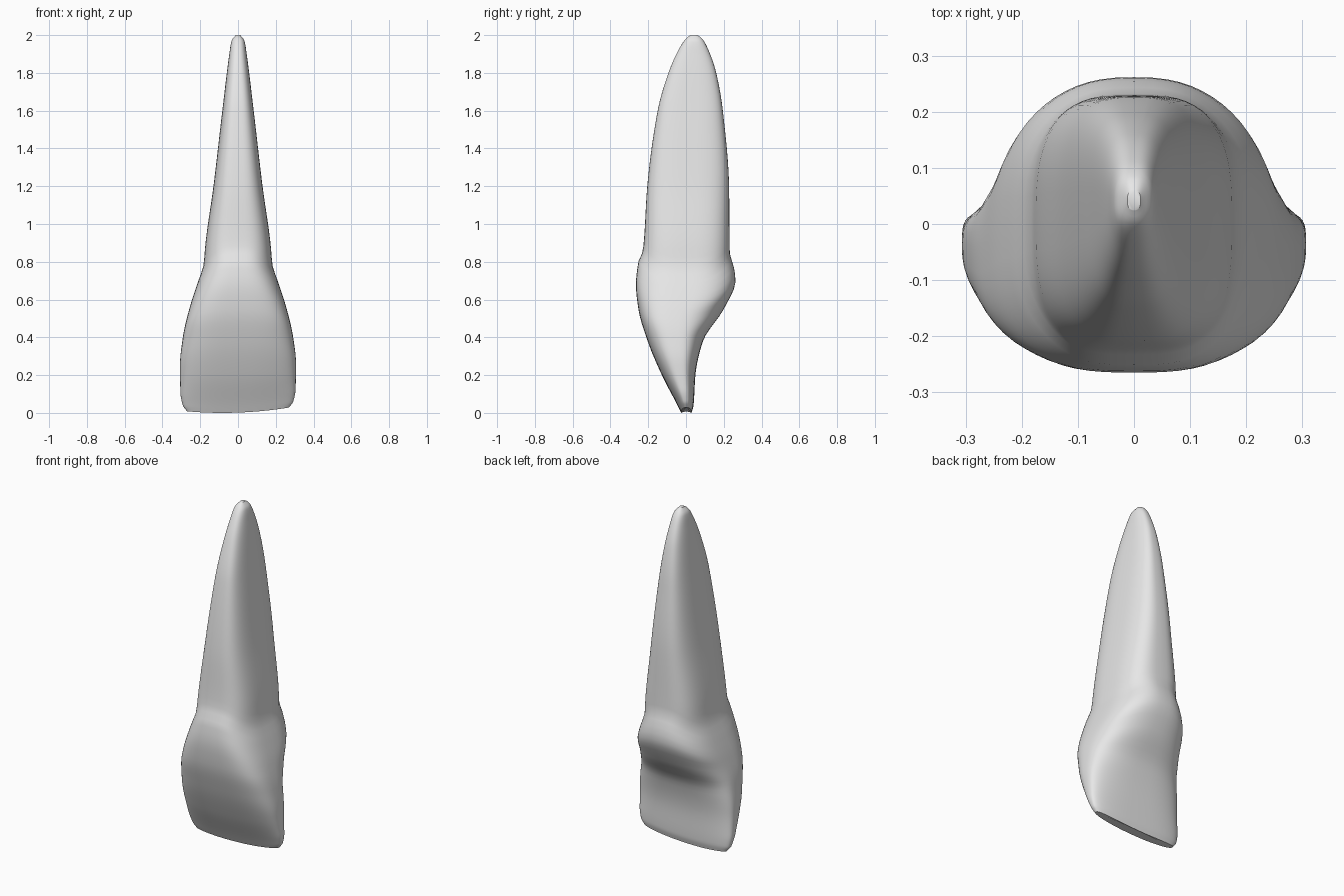
import bpy
import bmesh
import math

SIDES, RINGS = 64, 80

if "Cube" in bpy.data.objects:
    bpy.data.objects.remove(bpy.data.objects["Cube"], do_unlink=True)


def profile(*points):
    """Return a smooth function of height that never overshoots its points."""
    slopes = [(b[1] - a[1]) / (b[0] - a[0]) for a, b in zip(points, points[1:])]
    tangents = [slopes[0]]
    for a, b in zip(slopes, slopes[1:]):
        tangents.append(2 * a * b / (a + b) if a * b > 0 else 0)
    tangents.append(slopes[-1])

    def value(z):
        z = min(max(z, points[0][0]), points[-1][0])
        i = 0
        while i < len(points) - 2 and z > points[i + 1][0]:
            i += 1
        (za, va), (zb, vb) = points[i], points[i + 1]
        span = zb - za
        t = (z - za) / span
        ease = t * t * (3 - 2 * t)
        bend = t * (1 - t) * span
        return va + (vb - va) * ease + bend * ((1 - t) * tangents[i] - t * tangents[i + 1])

    return value


# Outline of the tooth by height: crown first, then root
half_width = profile((0, .27), (.03, .292), (.1, .305), (.25, .307), (.4, .292), (.55, .258),
                     (.7, .21), (.78, .183), (.9, .172), (1.2, .13), (1.6, .083),
                     (1.9, .046), (1.97, .034), (2, .012))
front = profile((0, -.025), (.04, -.045), (.2, -.128), (.38, -.203), (.55, -.252),
                (.68, -.265), (.8, -.252), (.86, -.228), (1.2, -.205), (1.6, -.15),
                (1.8, -.093), (1.93, -.035), (1.985, .003), (2, .025))
back = profile((0, .03), (.04, .04), (.2, .05), (.38, .09), (.55, .2), (.7, .262),
               (.78, .252), (.84, .232), (1.2, .228), (1.6, .195), (1.8, .16),
               (1.93, .115), (1.985, .082), (2, .06))

# Section shape by height
widest_y = profile((0, 0), (.25, -.03), (.5, -.04), (.75, 0), (1.2, .01), (2, .042))
front_square = profile((0, 3), (.4, 3.2), (.7, 3.2), (1.6, 3.2), (2, 2.4))
back_square = profile((0, 3), (.3, 2.8), (.55, 2.3), (.75, 2.7), (.95, 3), (1.6, 3), (2, 2.4))
neck_dip = profile((.4, 0), (.8, .11), (1.3, 0))


def surface_point(angle, height):
    c, s = math.cos(angle), math.sin(angle)
    # The neck line sinks toward both sides
    z = height - neck_dip(height) * c * c
    square = front_square(height) if s < 0 else back_square(height)
    x = math.copysign(abs(c) ** (2 / square), c) * half_width(z)
    middle = widest_y(height)
    reach = (middle - front(height)) if s < 0 else (back(height) - middle)
    y = middle + math.copysign(abs(s) ** (2 / square), s) * reach
    # Slightly bowed biting edge
    z += .03 * ((x + .08) / .36) ** 2 * max(0, 1 - height / .4)
    return x, y, z


# Loft the rings into one closed tooth
bm = bmesh.new()
rings = []
for r in range(RINGS + 1):
    height = 1 - math.cos(math.pi * r / RINGS)
    rings.append([bm.verts.new(surface_point(math.tau * k / SIDES, height))
                  for k in range(SIDES)])
for low, high in zip(rings, rings[1:]):
    for k in range(SIDES):
        n = (k + 1) % SIDES
        bm.faces.new((low[k], low[n], high[n], high[k]))
bm.faces.new(rings[0][::-1])
bm.faces.new(rings[-1])
bmesh.ops.recalc_face_normals(bm, faces=bm.faces)

mesh = bpy.data.meshes.new("tooth")
bm.to_mesh(mesh)
bm.free()
tooth = bpy.data.objects.new("tooth", mesh)
bpy.context.collection.objects.link(tooth)

# Plain pale grey enamel
enamel = bpy.data.materials.new("pale_grey")
enamel.use_nodes = True
colour = (.8, .8, .8, 1)
enamel.diffuse_color = colour
enamel.node_tree.nodes["Principled BSDF"].inputs["Base Color"].default_value = colour
mesh.materials.append(enamel)

bpy.ops.object.select_all(action="DESELECT")
tooth.select_set(True)
bpy.context.view_layer.objects.active = tooth
bpy.ops.object.shade_smooth_by_angle(angle=math.radians(40))
